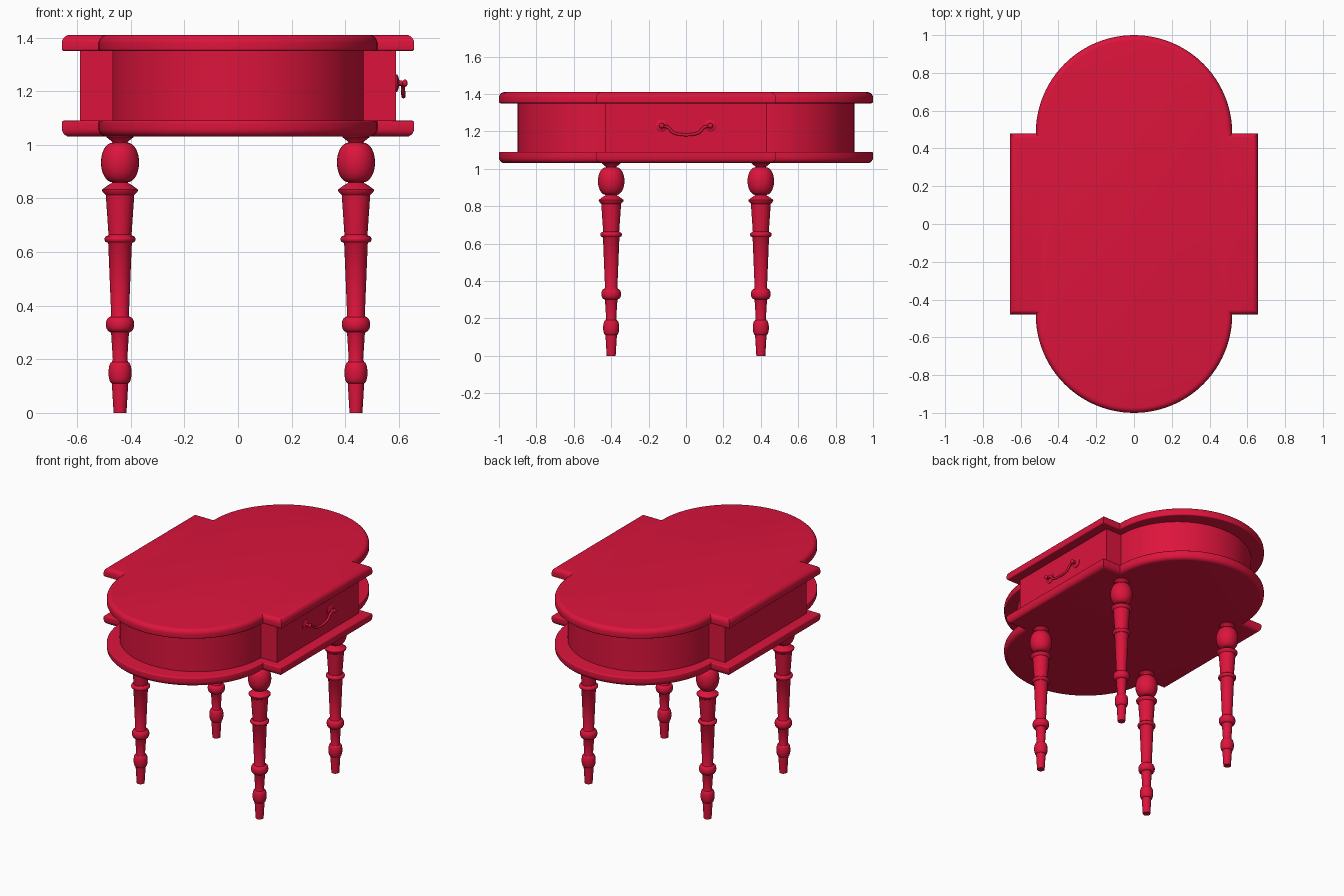
import bpy, bmesh, math
from mathutils import Matrix, Vector

cube = bpy.data.objects.get("Cube")
if cube:
    bpy.data.objects.remove(cube, do_unlink=True)

# Single painted finish
RED = (0.716, 0.007, 0.045, 1.0)
paint = bpy.data.materials.new("crimson_paint")
paint.use_nodes = True
paint.diffuse_color = RED
paint.node_tree.nodes["Principled BSDF"].inputs["Base Color"].default_value = RED


def finish(name, bm, angle=35):
    bmesh.ops.recalc_face_normals(bm, faces=bm.faces)
    mesh = bpy.data.meshes.new(name)
    bm.to_mesh(mesh)
    bm.free()
    mesh.materials.append(paint)
    ob = bpy.data.objects.new(name, mesh)
    bpy.context.collection.objects.link(ob)
    bpy.ops.object.select_all(action='DESELECT')
    ob.select_set(True)
    bpy.context.view_layer.objects.active = ob
    bpy.ops.object.shade_smooth_by_angle(angle=math.radians(angle))
    return ob


def outline(half_x, half_y, radius, steps=48):
    """Rectangle with a half circle on its front and back."""
    half = [(half_x, half_y)]
    for i in range(steps + 1):
        a = math.pi * i / steps
        half.append((radius * math.cos(a), half_y + radius * math.sin(a)))
    half.append((-half_x, half_y))
    return half + [(-x, -y) for x, y in half]


def slab(name, shape, z0, z1, round_low=0, round_high=0):
    bm = bmesh.new()
    base = bm.faces.new([bm.verts.new((x, y, z0)) for x, y in shape])
    grown = bmesh.ops.extrude_face_region(bm, geom=[base], use_keep_orig=True)
    verts = [g for g in grown["geom"] if isinstance(g, bmesh.types.BMVert)]
    bmesh.ops.translate(bm, verts=verts, vec=(0, 0, z1 - z0))
    bmesh.ops.recalc_face_normals(bm, faces=bm.faces)
    for z, width in ((z0, round_low), (z1, round_high)):
        if width:
            rim = [e for e in bm.edges if all(abs(v.co.z - z) < 1e-4 for v in e.verts)]
            bmesh.ops.bevel(bm, geom=rim, offset=width, segments=5, profile=0.5,
                            affect='EDGES', clamp_overlap=True)
    return finish(name, bm)


def lathe(name, profile, matrix, steps=32):
    """Spin (radius, height) points round z, then place the result."""
    bm = bmesh.new()
    verts = [bm.verts.new((r, 0, z)) for r, z in profile]
    edges = [bm.edges.new(pair) for pair in zip(verts, verts[1:])]
    bmesh.ops.spin(bm, geom=verts + edges, cent=(0, 0, 0), axis=(0, 0, 1),
                   angle=2 * math.pi, steps=steps, use_merge=True)
    bmesh.ops.remove_doubles(bm, verts=bm.verts, dist=1e-5)
    bmesh.ops.transform(bm, matrix=matrix, verts=bm.verts)
    return finish(name, bm)


def bulge(z, half_height, inner, outer, steps=10):
    """Rounded swelling of a turned part."""
    pts = []
    for i in range(steps + 1):
        a = math.pi * (i / steps - 0.5)
        pts.append((inner + (outer - inner) * math.cos(a), z + half_height * math.sin(a)))
    return pts


# Case: two moulded boards with a recessed apron between them
board = outline(0.657, 0.48, 0.52)
slab("table_top", board, 1.35, 1.41, 0.008, 0.03)
slab("apron", outline(0.59, 0.43, 0.47), 1.085, 1.355)
slab("lower_board", board, 1.03, 1.09, 0.03, 0.008)

# Turned legs
leg = [(0, 0), (0.024, 0), (0.030, 0.10)]
leg += bulge(0.15, 0.04, 0.030, 0.043)
leg += [(0.027, 0.2), (0.033, 0.295)]
leg += bulge(0.33, 0.028, 0.036, 0.053)
leg += [(0.033, 0.365), (0.044, 0.632)]
leg += bulge(0.648, 0.013, 0.046, 0.058, 6)
leg += [(0.043, 0.665), (0.053, 0.812), (0.066, 0.826), (0.067, 0.833),
        (0.048, 0.847), (0.030, 0.858)]
leg += bulge(0.934, 0.074, 0.028, 0.071, 16)
leg += [(0.030, 1.012), (0.050, 1.028), (0.050, 1.04), (0, 1.04)]
for fy, front in ((-0.4, "front"), (0.4, "back")):
    for fx, side in ((-0.44, "right"), (0.44, "left")):
        lathe(f"{front}_{side}_leg", leg, Matrix.Translation((fx, fy, 0)))

# Drawer pull: two rosettes with knobs and a hanging bail
pull = [(0, 0), (0.033, 0), (0.033, 0.004), (0.024, 0.009), (0.011, 0.012), (0.009, 0.024)]
pull += bulge(0.034, 0.009, 0.002, 0.014, 8) + [(0, 0.043)]
for y, side in ((-0.13, "front"), (0.13, "back")):
    place = Matrix.Translation((0.589, y, 1.23)) @ Matrix.Rotation(math.pi / 2, 4, 'Y')
    lathe(f"{side}_pull_rosette", pull, place, 20)

path = [(0.614, 0.13, 1.228), (0.615, 0.098, 1.222), (0.616, 0.07, 1.195), (0.617, 0.035, 1.184)]
path += [(x, -y, z) for x, y, z in reversed(path)]
curve = bpy.data.curves.new("drawer_bail", 'CURVE')
curve.dimensions = '3D'
curve.bevel_depth = 0.008
curve.bevel_resolution = 3
curve.use_fill_caps = True
spline = curve.splines.new('BEZIER')
spline.bezier_points.add(len(path) - 1)
for point, co in zip(spline.bezier_points, path):
    point.co = Vector(co)
    point.handle_left_type = point.handle_right_type = 'AUTO'
curve.materials.append(paint)
bpy.context.collection.objects.link(bpy.data.objects.new("drawer_bail", curve))
